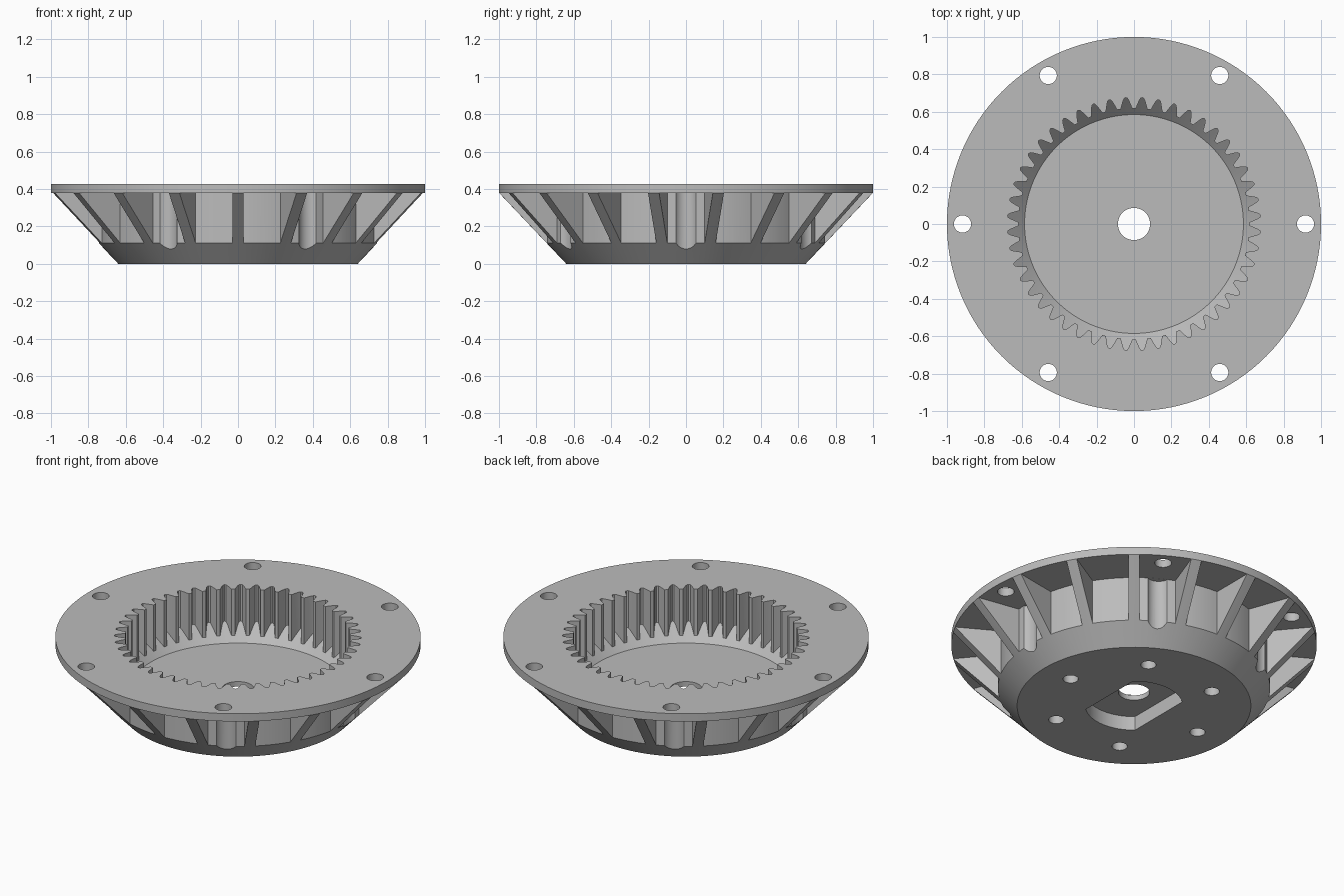
import bpy, bmesh
from math import sin, cos, pi, asin, radians, sqrt

cube = bpy.data.objects.get("Cube")
if cube:
    bpy.data.objects.remove(cube, do_unlink=True)

TOP, FLANGE_Z, FLOOR_Z = 0.427, 0.38, 0.115
BASE_R, WALL_R = 0.64, 0.745
RIBS, TEETH, BOLTS = 18, 48, 6


def polar(r, a):
    return (r * cos(a), r * sin(a))


def arc(r, a0, a1, n):
    return [polar(r, a0 + (a1 - a0) * i / n) for i in range(n + 1)]


def circle(r, centre=(0, 0), n=32):
    return [(centre[0] + x, centre[1] + y) for x, y in arc(r, 0, 2 * pi, n)[:-1]]


def prism(bm, outline, z0, z1):
    """Closed upright prism from a counter-clockwise outline."""
    low = [bm.verts.new((x, y, z0)) for x, y in outline]
    high = [bm.verts.new((x, y, z1)) for x, y in outline]
    bm.faces.new(low[::-1])
    bm.faces.new(high)
    for i in range(len(low)):
        j = (i + 1) % len(low)
        bm.faces.new((low[i], low[j], high[j], high[i]))


def lathe(bm, profile, n=128):
    """Closed solid of stacked rings given as (radius, height)."""
    rings = [[bm.verts.new((*p, z)) for p in circle(r, n=n)] for r, z in profile]
    bm.faces.new(rings[0][::-1])
    bm.faces.new(rings[-1])
    for a, b in zip(rings, rings[1:]):
        for i in range(n):
            j = (i + 1) % n
            bm.faces.new((a[i], a[j], b[j], b[i]))


def make(name, bm):
    bmesh.ops.recalc_face_normals(bm, faces=bm.faces)
    mesh = bpy.data.meshes.new(name)
    bm.to_mesh(mesh)
    bm.free()
    obj = bpy.data.objects.new(name, mesh)
    bpy.context.collection.objects.link(obj)
    return obj


def boolean(target, cutter, operation="DIFFERENCE"):
    mod = target.modifiers.new("cut", "BOOLEAN")
    mod.operation, mod.solver, mod.object = operation, "EXACT", cutter
    bpy.context.view_layer.objects.active = target
    bpy.ops.object.modifier_apply(modifier=mod.name)
    bpy.data.objects.remove(cutter, do_unlink=True)


def prisms(name, outlines, z0, z1):
    bm = bmesh.new()
    for outline in outlines:
        prism(bm, outline, z0, z1)
    obj = make(name, bm)
    obj.hide_render = True
    return obj


# Conical body with a flat flange on top
bm = bmesh.new()
lathe(bm, [(BASE_R, 0), (1, FLANGE_Z), (1, TOP)])
body = make("ring_gear_housing", bm)

# Pockets that leave parallel-sided ribs under the flange
pockets = []
pitch = 2 * pi / RIBS
for k in range(RIBS):
    start = -pi / 2 + k * pitch
    inner, outer = asin(0.03 / WALL_R), asin(0.03 / 1.2)
    pockets.append(arc(1.2, start + outer, start + pitch - outer, 8)
                   + arc(WALL_R, start + pitch - inner, start + inner, 8))
boolean(body, prisms("pocket_cutter", pockets, -0.1, FLANGE_Z))

# Screw clearance grooves and flange bolt holes
bolt_angles = [k * 2 * pi / BOLTS for k in range(BOLTS)]
boolean(body, prisms("groove_cutter",
                     [circle(0.065, polar(0.78, a)) for a in bolt_angles],
                     -0.1, FLANGE_Z - 0.0005))
boolean(body, prisms("bolt_hole_cutter",
                     [circle(0.046, polar(0.917, a)) for a in bolt_angles], 0.3, 0.6))

# Internal gear teeth, running down into a conical floor edge
gear = []
step = 2 * pi / TEETH
for k in range(TEETH):
    a = k * step
    gear += [polar(r, a + f * step) for r, f in
             ((0.617, -0.12), (0.617, 0.12), (0.638, 0.22), (0.66, 0.32),
              (0.673, 0.40), (0.677, 0.5), (0.673, 0.60), (0.66, 0.68), (0.638, 0.78))]
cavity = prisms("cavity_cutter", [gear], 0.05, 0.6)
bm = bmesh.new()
lathe(bm, [(0.585, FLOOR_Z), (0.985, FLOOR_Z + 0.4)])
boolean(cavity, make("cavity_cone", bm), "INTERSECT")
boolean(body, cavity)

# Underside: double-flat recess, centre hole and blind screw holes
half, radius = 0.176, 0.267
end = asin(half / radius)
recess = arc(radius, pi / 2 - end, pi / 2 + end, 16) + arc(radius, 1.5 * pi - end, 1.5 * pi + end, 16)
boolean(body, prisms("recess_cutter", [recess], -0.1, 0.085))
boolean(body, prisms("centre_hole_cutter", [circle(0.086, n=48)], -0.1, 0.3))
boolean(body, prisms("screw_hole_cutter",
                     [circle(0.042, polar(0.453, a)) for a in bolt_angles], -0.1, 0.08))

# Single grey finish
grey = bpy.data.materials.new("plain_grey")
grey.use_nodes = True
colour = (0.5, 0.5, 0.5, 1)
grey.diffuse_color = colour
grey.node_tree.nodes["Principled BSDF"].inputs["Base Color"].default_value = colour
body.data.materials.clear()
body.data.materials.append(grey)
for poly in body.data.polygons:
    poly.material_index = 0

bpy.ops.object.select_all(action="DESELECT")
body.select_set(True)
bpy.context.view_layer.objects.active = body
bpy.ops.object.shade_smooth_by_angle(angle=radians(25))
